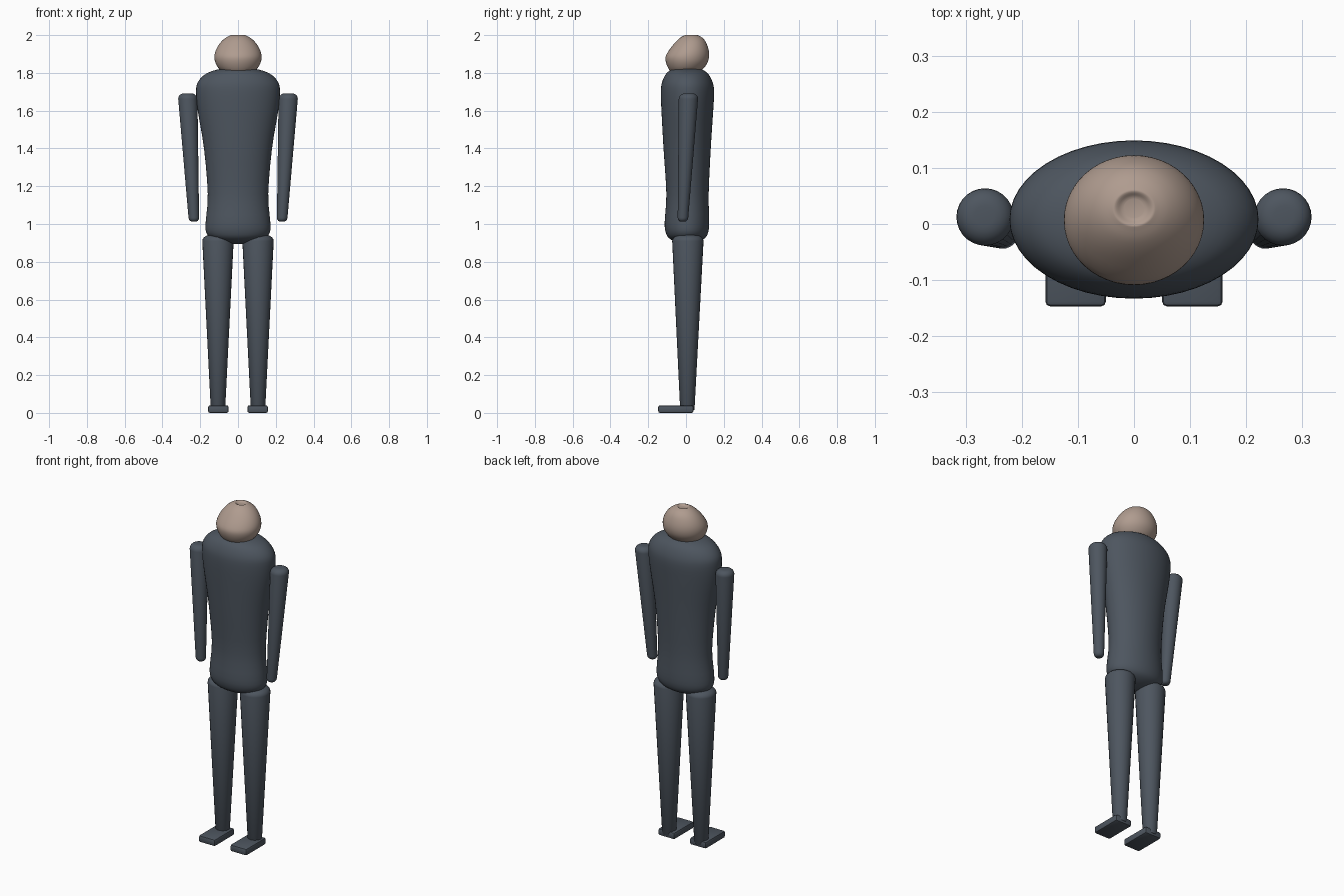
import bpy, bmesh, math

if "Cube" in bpy.data.objects:
    bpy.data.objects.remove(bpy.data.objects["Cube"])


def material(name, rgb):
    m = bpy.data.materials.new(name)
    m.diffuse_color = (*rgb, 1)
    m.use_nodes = True
    m.node_tree.nodes["Principled BSDF"].inputs["Base Color"].default_value = m.diffuse_color
    return m


SUIT = material("slate cloth", (0.075, 0.092, 0.115))
SKIN = material("pale tan", (0.43, 0.33, 0.275))


def finish(name, bm, mat, angle=50):
    bmesh.ops.recalc_face_normals(bm, faces=bm.faces)
    me = bpy.data.meshes.new(name)
    bm.to_mesh(me)
    bm.free()
    me.materials.append(mat)
    ob = bpy.data.objects.new(name, me)
    bpy.context.collection.objects.link(ob)
    bpy.ops.object.select_all(action='DESELECT')
    bpy.context.view_layer.objects.active = ob
    ob.select_set(True)
    bpy.ops.object.shade_smooth_by_angle(angle=math.radians(angle))
    return ob


def smooth_rings(rings, steps):
    """Catmull-Rom interpolation between ring parameters."""
    out = []
    for i in range(len(rings) - 1):
        p = [rings[max(0, min(len(rings) - 1, i + k))] for k in (-1, 0, 1, 2)]
        for s in range(steps):
            t = s / steps
            out.append([0.5 * (2 * b + (c - a) * t + (2 * a - 5 * b + 4 * c - d) * t**2
                               + (3 * b - a - 3 * c + d) * t**3)
                        for a, b, c, d in zip(*p)])
    return out + [rings[-1]]


def loft(name, rings, mat, sides=40, steps=3):
    """Skin elliptical rings given as (z, centre x, centre y, radius x, radius y)."""
    bm = bmesh.new()
    loops = []
    for z, cx, cy, rx, ry in smooth_rings(rings, steps):
        loops.append([bm.verts.new((cx + rx * math.cos(2 * math.pi * k / sides),
                                    cy + ry * math.sin(2 * math.pi * k / sides), z))
                      for k in range(sides)])
    for a, b in zip(loops, loops[1:]):
        for k in range(sides):
            n = (k + 1) % sides
            bm.faces.new((a[k], a[n], b[n], b[k]))
    bm.faces.new(loops[0])
    bm.faces.new(loops[-1])
    return finish(name, bm, mat)


def limb(name, top, bottom, r_top, r_bottom, round_top, round_bottom):
    """Tapered limb with rounded ends."""
    rings = []

    def ring(z, r):
        t = (top[2] - z) / (top[2] - bottom[2])
        rings.append((z, top[0] + (bottom[0] - top[0]) * t,
                      top[1] + (bottom[1] - top[1]) * t, r, r))
    for k in range(6):
        a = math.pi / 2 * k / 5
        ring(bottom[2] + round_bottom * (1 - math.cos(a)),
             r_bottom * (0.35 + 0.65 * math.sin(a)))
    for k in range(5, -1, -1):
        a = math.pi / 2 * k / 5
        ring(top[2] - round_top * (1 - math.cos(a)),
             r_top * (0.35 + 0.65 * math.sin(a)))
    return loft(name, rings, SUIT, sides=28, steps=1)


# Torso: broad shoulders, narrow waist, rounded seat
loft("torso", [
    (0.895, 0, 0.005, 0.03, 0.02),
    (0.905, 0, 0.005, 0.085, 0.06),
    (0.925, 0, 0.005, 0.14, 0.095),
    (0.955, 0, 0.005, 0.168, 0.112),
    (1.01, 0, 0.005, 0.171, 0.118),
    (1.16, 0, 0.008, 0.160, 0.112),
    (1.40, 0, 0.006, 0.180, 0.125),
    (1.60, 0, 0.007, 0.213, 0.137),
    (1.70, 0, 0.008, 0.222, 0.141),
    (1.75, 0, 0.007, 0.213, 0.134),
    (1.79, 0, 0.006, 0.178, 0.115),
    (1.812, 0, 0.005, 0.130, 0.092),
    (1.822, 0, 0.005, 0.085, 0.070)], SUIT, sides=48)

# Head: egg leaning back, with a small puckered crown
loft("head", [
    (1.805, 0, -0.005, 0.080, 0.075),
    (1.825, 0, 0.000, 0.103, 0.094),
    (1.855, 0, 0.004, 0.120, 0.110),
    (1.885, 0, 0.007, 0.125, 0.115),
    (1.915, 0, 0.014, 0.119, 0.107),
    (1.945, 0, 0.021, 0.104, 0.092),
    (1.970, 0, 0.026, 0.084, 0.075),
    (1.988, 0, 0.028, 0.062, 0.056),
    (1.998, 0, 0.028, 0.042, 0.037),
    (2.000, 0, 0.028, 0.034, 0.030),
    (1.994, 0, 0.028, 0.024, 0.022),
    (1.992, 0, 0.028, 0.018, 0.017)], SKIN, sides=48)

for side, s in (("left", 1), ("right", -1)):
    # Arm and leg
    limb(side + "_arm", (s * 0.267, 0.014, 1.692), (s * 0.233, -0.017, 1.013),
         0.051, 0.028, 0.03, 0.022)
    limb(side + "_leg", (s * 0.106, 0.010, 0.945), (s * 0.106, 0.007, 0.012),
         0.083, 0.038, 0.035, 0.006)
    # Foot: thin chamfered slab pointing forward
    bm = bmesh.new()
    bmesh.ops.create_cube(bm, size=1)
    for v in bm.verts:
        v.co = (s * 0.104 + v.co.x * 0.108, -0.054 + v.co.y * 0.186,
                0.02 + v.co.z * 0.04)
    bmesh.ops.bevel(bm, geom=bm.edges[:], offset=0.009, segments=2,
                    profile=0.5, affect='EDGES')
    finish(side + "_foot", bm, SUIT, 30)
